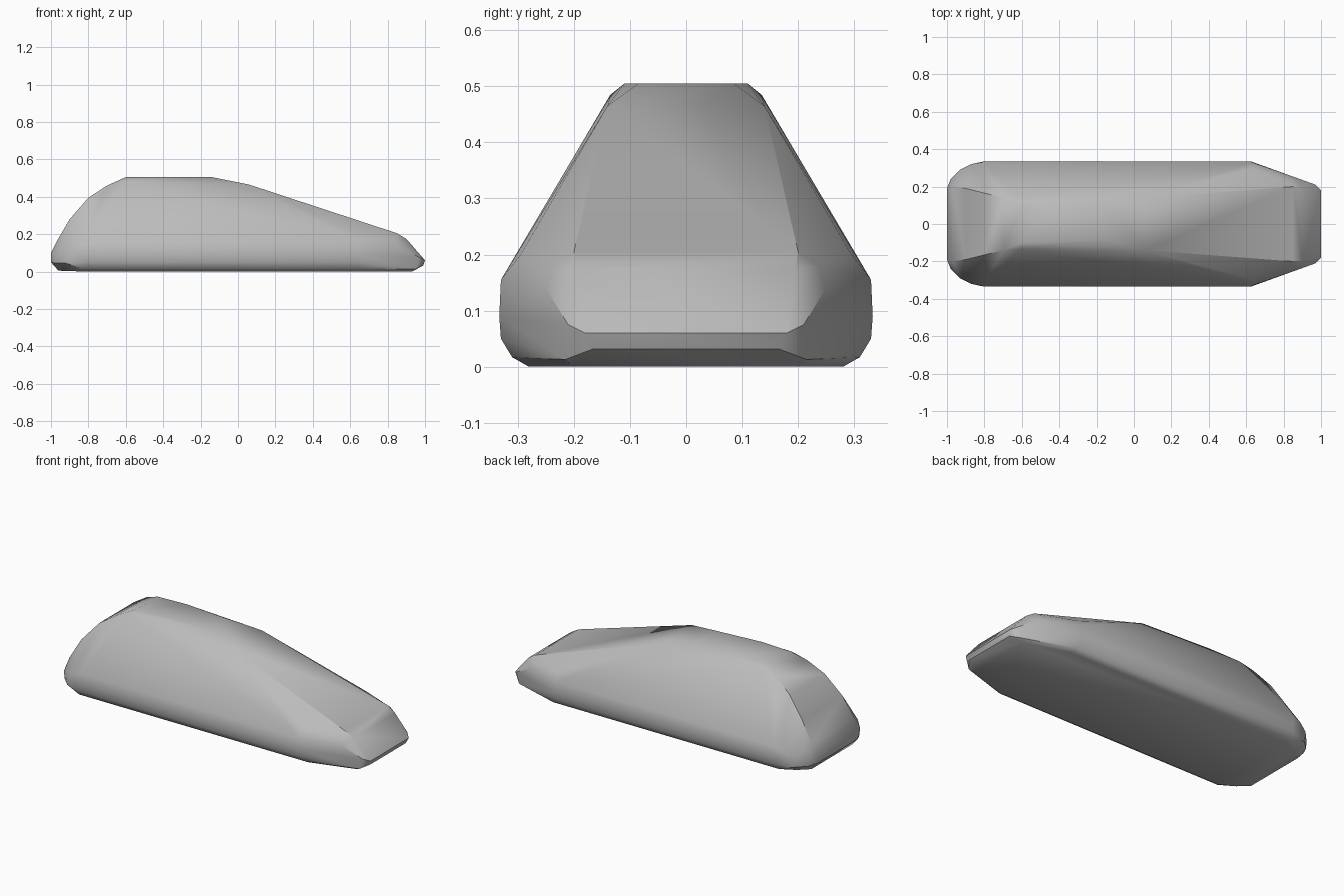
import bpy, bmesh
from math import radians

cube = bpy.data.objects.get("Cube")
if cube:
    bpy.data.objects.remove(cube)

grey = bpy.data.materials.new("body_grey")
grey.use_nodes = True
colour = (0.5, 0.5, 0.5, 1)
grey.diffuse_color = colour
grey.node_tree.nodes["Principled BSDF"].inputs["Base Color"].default_value = colour

# Key points on one half of the shell, grouped by zone
roof = [(-0.6, 0.1, 0.505), (-0.14, 0.085, 0.505), (-0.61, 0.135, 0.485),
        (-0.42, 0.11, 0.505), (-0.2, 0.125, 0.485), (0.06, 0.14, 0.465)]
tail = [(-0.7, 0.14, 0.46), (-0.8, 0.165, 0.395), (-0.9, 0.19, 0.28),
        (-0.97, 0.2, 0.16), (-1, 0.19, 0.1), (-1, 0.19, 0.05), (-0.96, 0.19, 0.005),
        (-0.98, 0.24, 0.09), (-0.975, 0.24, 0.045), (-0.93, 0.29, 0.11),
        (-0.92, 0.295, 0.045), (-0.87, 0.32, 0.13), (-0.9, 0.24, 0.003)]
sides = [(-0.81, 0.33, 0.155), (-0.81, 0.333, 0.09), (-0.81, 0.33, 0.05),
         (-0.83, 0.31, 0.017), (-0.81, 0.28, 0.0), (0.63, 0.33, 0.155),
         (0.63, 0.333, 0.09), (0.63, 0.33, 0.05), (0.66, 0.31, 0.017),
         (0.66, 0.28, 0.0), (0.63, 0.295, 0.2)]
nose = [(0.85, 0.2, 0.205), (0.84, 0.235, 0.18), (0.9, 0.195, 0.175),
        (0.86, 0.25, 0.14), (0.97, 0.21, 0.075), (0.95, 0.215, 0.013),
        (1, 0.18, 0.06), (0.99, 0.165, 0.032), (0.93, 0.2, 0.0)]

# Mirrored points wrapped in one closed convex shell
bm = bmesh.new()
for x, y, z in roof + tail + sides + nose:
    for side in (-1, 1):
        bm.verts.new((x, y * side, z))
hull = bmesh.ops.convex_hull(bm, input=bm.verts)
loose = {g for g in hull["geom_interior"] + hull["geom_unused"]
         if isinstance(g, bmesh.types.BMVert)}
bmesh.ops.delete(bm, geom=list(loose), context="VERTS")
bmesh.ops.dissolve_limit(bm, angle_limit=radians(1), verts=bm.verts, edges=bm.edges)
bmesh.ops.recalc_face_normals(bm, faces=bm.faces)

mesh = bpy.data.meshes.new("body_shell")
bm.to_mesh(mesh)
bm.free()
mesh.materials.append(grey)
body = bpy.data.objects.new("body_shell", mesh)
bpy.context.collection.objects.link(body)

# Soft shading over the shallow bends, crisp nose corners
bpy.ops.object.select_all(action="DESELECT")
body.select_set(True)
bpy.context.view_layer.objects.active = body
bpy.ops.object.shade_smooth_by_angle(angle=radians(32))
